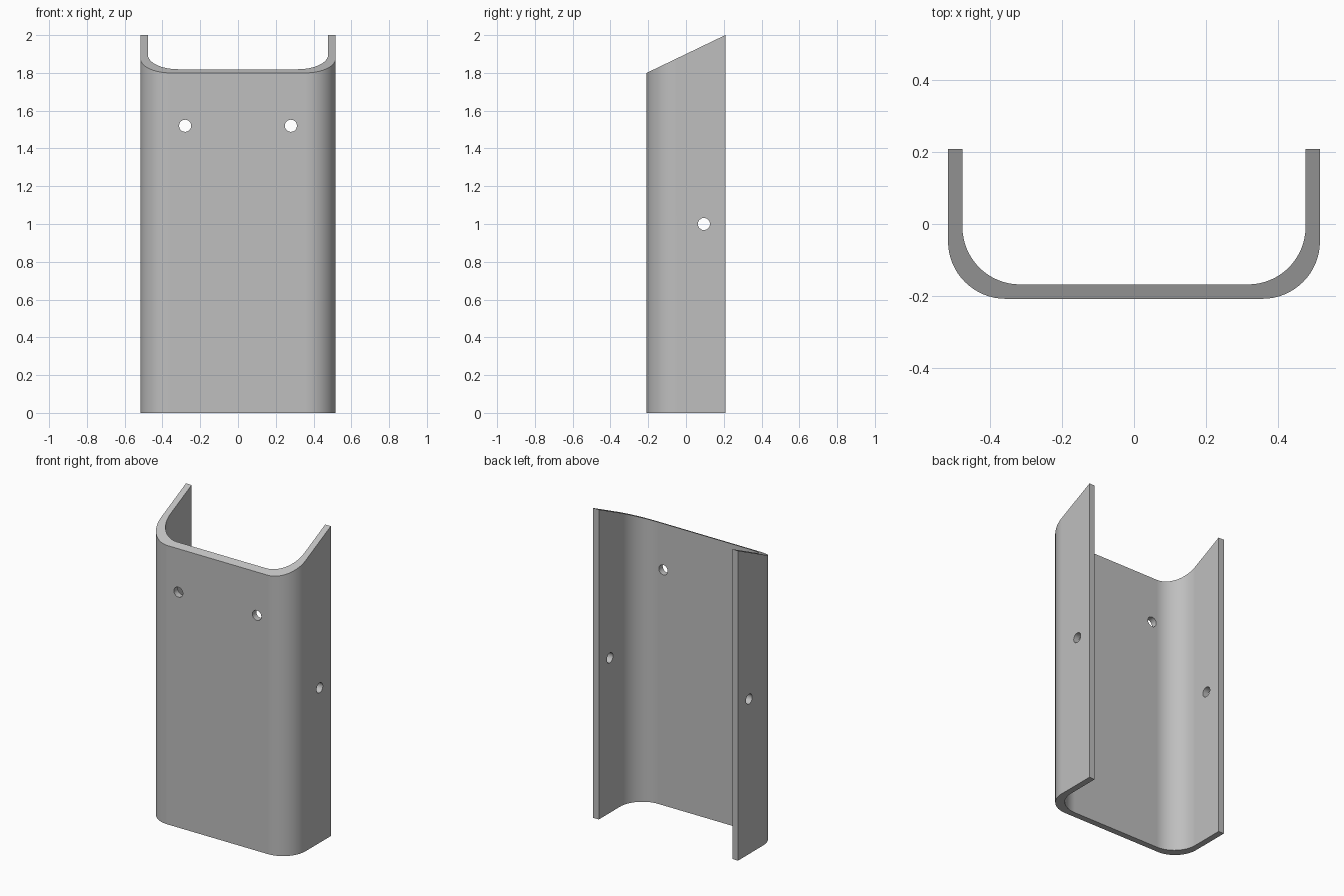
import bpy, bmesh, math
from mathutils import Matrix

old = bpy.data.objects.get("Cube")
if old:
    bpy.data.objects.remove(old, do_unlink=True)

HALF_W, HALF_D, WALL, RADIUS = 0.517, 0.208, 0.04, 0.16
FRONT_H, BACK_H = 1.80, 2.0
HOLE_R, STEPS = 0.032, 16

# Plain grey metal
grey = bpy.data.materials.new("grey metal")
grey.use_nodes = True
colour = (0.52, 0.52, 0.52, 1)
grey.diffuse_color = colour
grey.node_tree.nodes["Principled BSDF"].inputs["Base Color"].default_value = colour


def u_profile(inset):
    """U-shaped path from the right rear edge to the left rear edge."""
    w, front = HALF_W - inset, -HALF_D + inset
    corner = []
    for i in range(STEPS + 1):
        a = math.pi / 2 * i / STEPS
        corner.append((-w + RADIUS * (1 - math.cos(a)),
                       front + RADIUS * (1 - math.sin(a))))
    half = [(-w, HALF_D)] + corner
    return half + [(-x, y) for x, y in reversed(half)]


def top_height(y):
    return FRONT_H + (BACK_H - FRONT_H) * (y + HALF_D) / (2 * HALF_D)


# Bent channel with a sloping top
bm = bmesh.new()
outline = u_profile(0) + u_profile(WALL)[::-1]
base = bm.faces.new([bm.verts.new((x, y, 0)) for x, y in outline])
extruded = bmesh.ops.extrude_face_region(bm, geom=[base], use_keep_orig=True)
for item in extruded["geom"]:
    if isinstance(item, bmesh.types.BMVert):
        item.co.z = top_height(item.co.y)
bmesh.ops.recalc_face_normals(bm, faces=bm.faces)
mesh = bpy.data.meshes.new("channel_cover")
bm.to_mesh(mesh)
bm.free()
mesh.materials.append(grey)
channel = bpy.data.objects.new("channel_cover", mesh)
bpy.context.collection.objects.link(channel)

# Hole cutters: two through the front, one through each side
bm = bmesh.new()
along_y = Matrix.Rotation(math.pi / 2, 4, "X")
along_x = Matrix.Rotation(math.pi / 2, 4, "Y")
for side in (-1, 1):
    for place, turn in (((side * 0.28, -HALF_D, 1.52), along_y),
                        ((side * HALF_W, 0.095, 1.0), along_x)):
        bmesh.ops.create_cone(bm, cap_ends=True, segments=32,
                              radius1=HOLE_R, radius2=HOLE_R, depth=0.2,
                              matrix=Matrix.Translation(place) @ turn)
cutter_mesh = bpy.data.meshes.new("hole_cutters")
bm.to_mesh(cutter_mesh)
bm.free()
cutter_mesh.materials.append(grey)
cutters = bpy.data.objects.new("hole_cutters", cutter_mesh)
cutters.hide_render = True
bpy.context.collection.objects.link(cutters)

# Drill the holes
drill = channel.modifiers.new("drill", "BOOLEAN")
drill.operation = "DIFFERENCE"
drill.solver = "EXACT"
drill.object = cutters
bpy.ops.object.select_all(action="DESELECT")
channel.select_set(True)
bpy.context.view_layer.objects.active = channel
bpy.ops.object.modifier_apply(modifier=drill.name)
bpy.data.objects.remove(cutters, do_unlink=True)

# Smooth bends, crisp edges and flat walls
bpy.ops.object.shade_smooth_by_angle(angle=math.radians(30))
normals = channel.modifiers.new("flat walls", "WEIGHTED_NORMAL")
normals.keep_sharp = True
